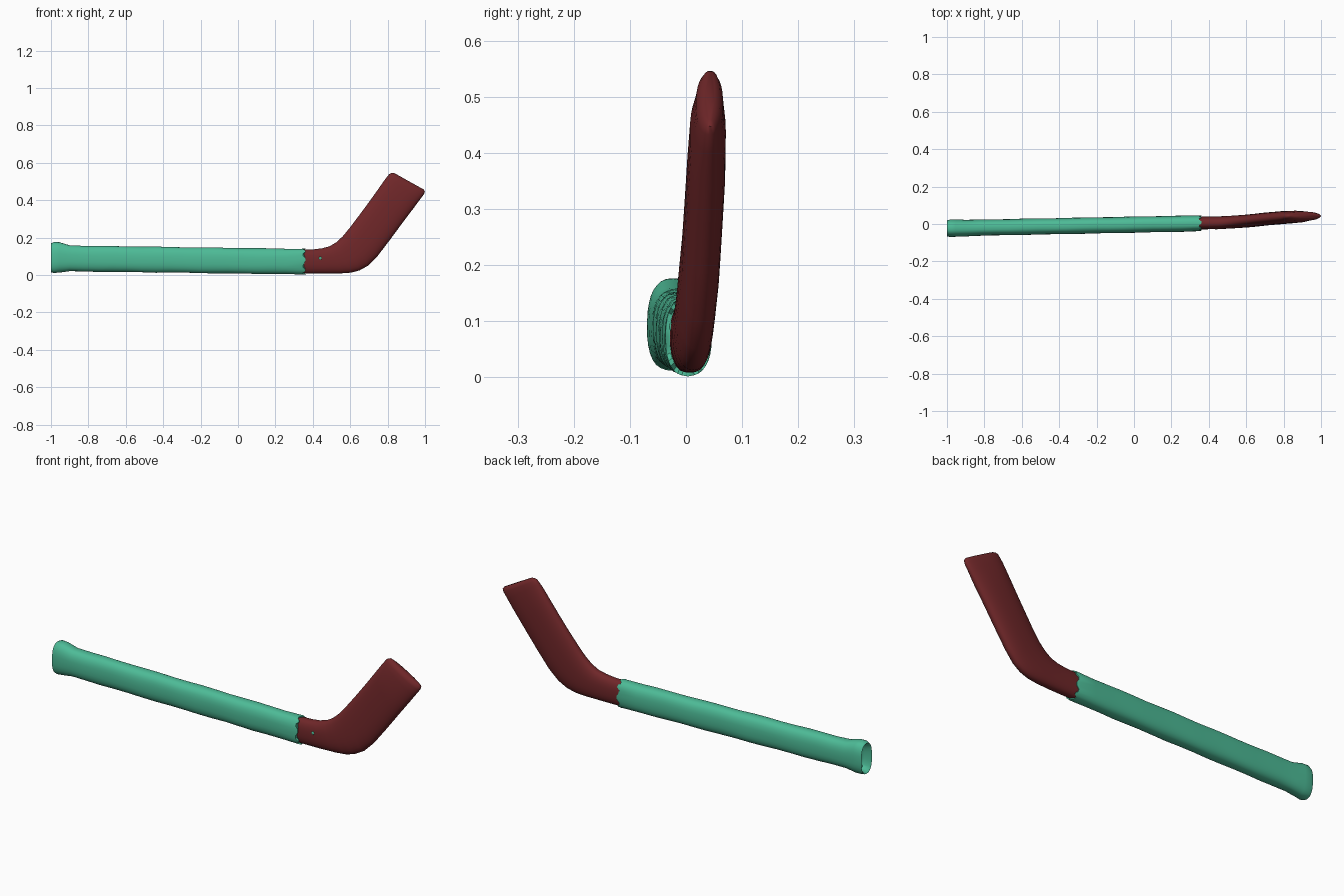
import bpy, math, random
from mathutils import Vector

if "Cube" in bpy.data.objects:
    bpy.data.objects.remove(bpy.data.objects["Cube"])

random.seed(4)
SIDES = 32


def material(name, color):
    m = bpy.data.materials.new(name)
    m.diffuse_color = (*color, 1)
    m.use_nodes = True
    m.node_tree.nodes["Principled BSDF"].inputs["Base Color"].default_value = m.diffuse_color
    return m


def loft(name, stations, mat, power, wobble=0.0, jagged=None):
    """Skin rounded sections: (top x, top z, bottom x, bottom z, centre y, half thickness)."""
    verts, faces = [], []
    for r, (tx, tz, bx, bz, yc, hy) in enumerate(stations):
        top, bottom = Vector((tx, yc, tz)), Vector((bx, yc, bz))
        mid, half = (top + bottom) / 2, (top - bottom) / 2
        for i in range(SIDES):
            a = 2 * math.pi * i / SIDES
            c, s = math.cos(a), math.sin(a)
            u = math.copysign(abs(c) ** (2 / power), c)
            v = math.copysign(abs(s) ** (2 / power), s)
            k = 1 + wobble * math.sin(2 * a + r * 1.7) * random.uniform(0.3, 1)
            p = mid + half * u * k + Vector((0, hy * v * k, 0))
            if jagged is not None and r in jagged:
                p.x += 0.006 * (-1) ** (i // 2)
            verts.append(p)
    n = len(stations)
    for r in range(n - 1):
        for i in range(SIDES):
            j = (i + 1) % SIDES
            faces.append((r * SIDES + i, r * SIDES + j,
                          (r + 1) * SIDES + j, (r + 1) * SIDES + i))
    faces.append(tuple(reversed(range(SIDES))))
    faces.append(tuple(range((n - 1) * SIDES, n * SIDES)))
    me = bpy.data.meshes.new(name)
    me.from_pydata(verts, [], faces)
    me.materials.append(mat)
    ob = bpy.data.objects.new(name, me)
    bpy.context.collection.objects.link(ob)
    finish(ob)
    return ob


def finish(ob):
    bpy.ops.object.select_all(action='DESELECT')
    ob.select_set(True)
    bpy.context.view_layer.objects.active = ob
    bpy.ops.object.mode_set(mode='EDIT')
    bpy.ops.mesh.select_all(action='SELECT')
    bpy.ops.mesh.normals_make_consistent(inside=False)
    bpy.ops.object.mode_set(mode='OBJECT')
    bpy.ops.object.shade_smooth_by_angle(angle=math.radians(45))


green = material("green_wrap", (0.075, 0.50, 0.31))
red = material("dark_red", (0.16, 0.02, 0.022))

# Wrapped handle: recessed butt end, flared lip, long shaft, ragged front edge
handle = [(-0.955, 0.125, -0.955, 0.055, -0.022, 0.018),
          (-0.965, 0.150, -0.965, 0.030, -0.022, 0.030),
          (-0.995, 0.163, -0.995, 0.020, -0.023, 0.036),
          (-1.0, 0.170, -1.0, 0.014, -0.023, 0.042),
          (-0.985, 0.176, -0.985, 0.012, -0.023, 0.047),
          (-0.955, 0.174, -0.955, 0.014, -0.022, 0.047),
          (-0.90, 0.160, -0.90, 0.020, -0.022, 0.044)]
for k in range(1, 16):
    t = k / 16
    x = -0.90 + t * 1.23
    handle.append((x, 0.158 - 0.018 * t, x, 0.020 - 0.016 * t,
                   -0.021 + 0.024 * t, 0.043))
handle += [(0.345, 0.141, 0.345, 0.003, 0.004, 0.042),
           (0.354, 0.141, 0.354, 0.003, 0.004, 0.041),
           (0.352, 0.134, 0.352, 0.010, 0.004, 0.034)]
n = len(handle)
loft("handle_wrap", handle, green, 2.5, wobble=0.025, jagged=(n - 2, n - 1))

# Bent blade: neck, curved heel, widening flat toe with thinned end
blade = [(0.33, 0.136, 0.33, 0.008, 0.005, 0.034),
         (0.40, 0.137, 0.40, 0.008, 0.006, 0.034),
         (0.45, 0.143, 0.47, 0.008, 0.007, 0.034),
         (0.49, 0.154, 0.55, 0.009, 0.010, 0.034),
         (0.525, 0.175, 0.605, 0.013, 0.013, 0.034),
         (0.56, 0.207, 0.65, 0.025, 0.016, 0.034),
         (0.60, 0.256, 0.695, 0.050, 0.020, 0.034),
         (0.65, 0.322, 0.745, 0.100, 0.026, 0.034),
         (0.70, 0.390, 0.81, 0.185, 0.031, 0.034),
         (0.75, 0.460, 0.88, 0.280, 0.036, 0.034),
         (0.785, 0.510, 0.942, 0.362, 0.039, 0.032),
         (0.798, 0.527, 0.970, 0.400, 0.041, 0.027),
         (0.810, 0.541, 0.994, 0.432, 0.042, 0.024),
         (0.822, 0.546, 0.999, 0.447, 0.043, 0.018),
         (0.836, 0.545, 0.992, 0.458, 0.043, 0.008)]
loft("blade", blade, red, 2.4)

# Small green stud on the neck
bpy.ops.mesh.primitive_uv_sphere_add(segments=12, ring_count=8, radius=0.008,
                                     location=(0.44, -0.026, 0.09))
stud = bpy.context.object
stud.name = "neck_stud"
stud.scale = (1, 0.5, 1)
stud.data.materials.append(green)
finish(stud)
